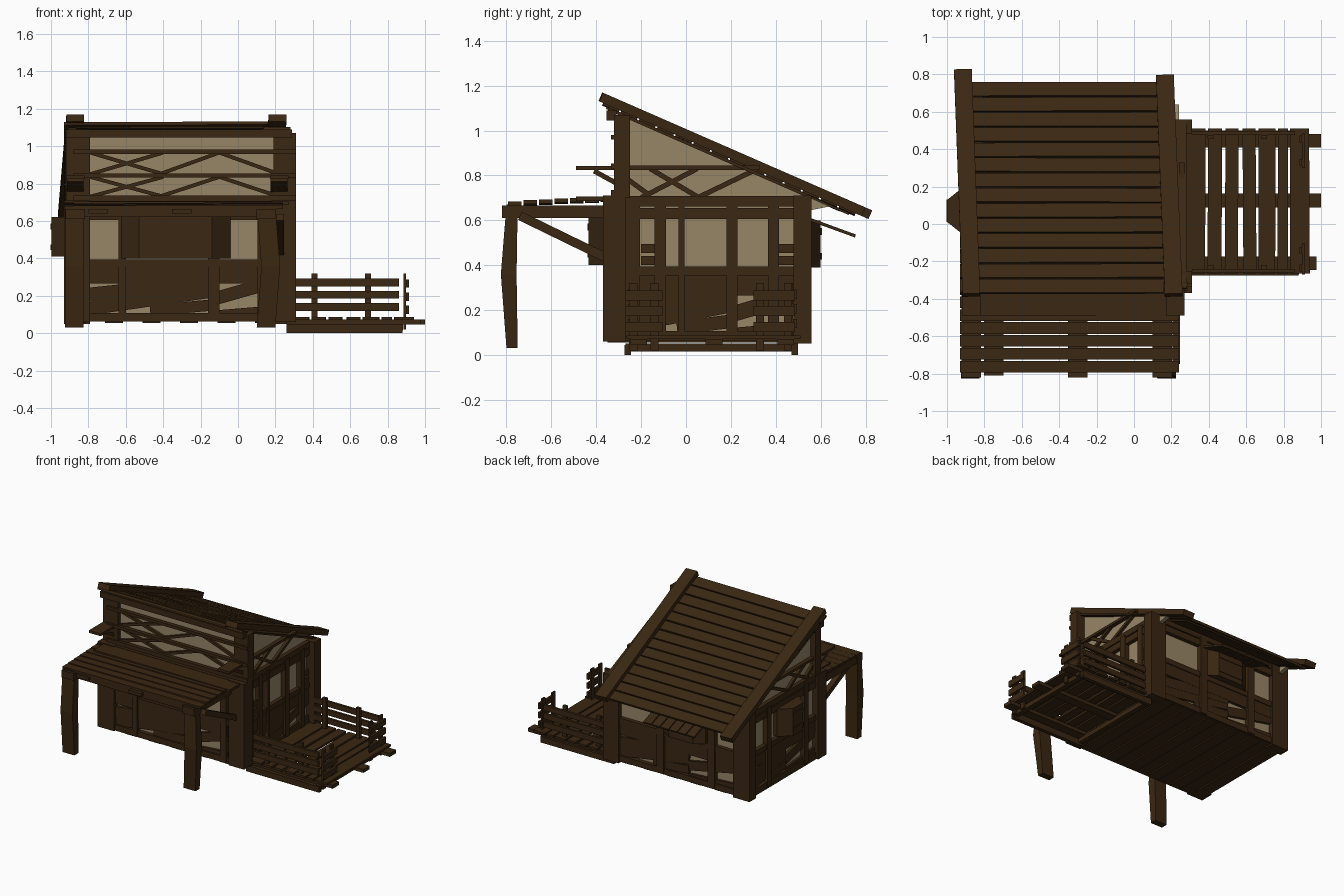
import bpy, bmesh, math, random
from mathutils import Vector as V

if "Cube" in bpy.data.objects:
    bpy.data.objects.remove(bpy.data.objects["Cube"])

random.seed(4)

def make_mat(name, c):
    m = bpy.data.materials.new(name)
    m.diffuse_color = (*c, 1)
    m.use_nodes = True
    m.node_tree.nodes["Principled BSDF"].inputs["Base Color"].default_value = m.diffuse_color
    return m

WOOD = make_mat("dark brown wood", (0.041, 0.020, 0.006))
PLASTER = make_mat("tan plaster", (0.31, 0.235, 0.137))
parts = {}

def bm_for(name, mat):
    if name not in parts:
        parts[name] = (bmesh.new(), mat)
    return parts[name][0]

def prism(name, a, b, mat=WOOD):
    """Solid between two matching outlines."""
    bm = bm_for(name, mat)
    va = [bm.verts.new(p) for p in a]
    vb = [bm.verts.new(p) for p in b]
    bm.faces.new(va)
    bm.faces.new(vb[::-1])
    n = len(a)
    for i in range(n):
        bm.faces.new((va[i], vb[i], vb[(i + 1) % n], va[(i + 1) % n]))

def beam(name, p, q, n, w, t, mat=WOOD):
    """Plank from p to q, thickness t along n, width w across."""
    p, q, n = V(p), V(q), V(n)
    d = (q - p).normalized()
    s = d.cross(n).normalized()
    n = s.cross(d).normalized()
    ring = [s * (a * w / 2) + n * (b * t / 2) for a, b in ((-1, -1), (1, -1), (1, 1), (-1, 1))]
    prism(name, [p + r for r in ring], [q + r for r in ring], mat)

def box(name, x0, x1, y0, y1, z0, z1, mat=WOOD):
    prism(name, [(x, y, z0) for x, y in ((x0, y0), (x1, y0), (x1, y1), (x0, y1))],
          [(x, y, z1) for x, y in ((x0, y0), (x1, y0), (x1, y1), (x0, y1))], mat)

# wall frames: (u along wall, z, outward offset) -> position
FRONT = (lambda u, z, o: V((u, -0.33 - o, z)), (0, -1, 0))
UPPER = (lambda u, z, o: V((u, -0.29 - o, z)), (0, -1, 0))
BACK = (lambda u, z, o: V((u, 0.52 + o, z)), (0, 1, 0))
RIGHT = (lambda u, z, o: V((0.24 + o, u, z)), (1, 0, 0))
LEFT = (lambda u, z, o: V((-0.88 - o, u, z)), (-1, 0, 0))

def on(name, wall, u0, z0, u1, z1, w, t=0.025, o=0.01):
    f, n = wall
    beam(name, f(u0, z0, o), f(u1, z1, o), n, w, t)

def wall_timbers(name, wall, a, b, posts):
    for z, w in ((0.085, 0.045), (0.375, 0.04), (0.63, 0.05), (0.685, 0.045)):
        on(name + "_rails", wall, a, z, b, z, w, 0.03, 0.015)
    for u, w in posts:
        on(name + "_studs", wall, u, 0.07, u, 0.68, w, 0.04, 0.016)

def bay(name, wall, a, b, z0, z1, o, sl=0.07):
    """Shuttered window box with slanted sides."""
    f = wall[0]
    out = [(a, 0.0), (a, 0.03), (a + sl, o), (b - sl, o), (b, 0.03), (b, 0.0)]
    prism(name, [f(u, z0, k) for u, k in out], [f(u, z1, k) for u, k in out])
    for z in (z0 + 0.05, z1 - 0.05):
        on(name, wall, a + sl, z, b - sl, z, 0.03, 0.01, o)

# plaster walls
gable = [(-0.31, 0.07), (0.53, 0.07), (0.53, 0.64), (0.64, 0.662), (-0.29, 1.075), (-0.31, 0.72)]
for nm, x in (("right", 0.21), ("left", -0.88)):
    prism(nm + "_plaster_wall", [(x, y, z) for y, z in gable], [(x + 0.03, y, z) for y, z in gable], PLASTER)
box("front_plaster_wall", -0.86, 0.22, -0.33, -0.30, 0.07, 0.7, PLASTER)
box("upper_front_plaster", -0.86, 0.22, -0.29, -0.26, 0.68, 1.06, PLASTER)
box("back_plaster_wall", -0.86, 0.22, 0.49, 0.52, 0.07, 0.69, PLASTER)

# corner posts
for x0, x1 in ((-0.93, -0.79), (0.18, 0.31)):
    box("lower_front_posts", x0, x1, -0.37, -0.27, 0.06, 0.71)
    box("upper_front_posts", x0 + 0.01, x1, -0.32, -0.25, 0.7, 1.07)
    box("back_posts", x0, x1, 0.48, 0.56, 0.05, 0.71)

# house floor planks
for i in range(12):
    x = -0.91 + i * 0.1
    box("house_floor", x, x + 0.096, -0.35, 0.54, 0.055 + 0.006 * (i % 2), 0.085)

# wall framing on each side
wall_timbers("front", FRONT, -0.85, 0.25, ((-0.62, 0.04), (-0.13, 0.06), (0.13, 0.05)))
wall_timbers("back", BACK, -0.85, 0.25, ((-0.6, 0.06), (-0.17, 0.06)))
wall_timbers("right", RIGHT, -0.31, 0.54, ((-0.24, 0.07), (-0.115, 0.05), (0.205, 0.05), (0.39, 0.05), (-0.02, 0.025)))
wall_timbers("left", LEFT, -0.31, 0.54, ((-0.15, 0.05), (0.3, 0.05)))

# slanted cladding boards on the lower walls
for nm, wall, a, b, c in (("front", FRONT, -0.8, -0.14, 0.16), ("back", BACK, 0.2, -0.4, -0.82),
                          ("right", RIGHT, -0.28, 0.2, 0.49), ("left", LEFT, 0.48, 0.08, -0.28)):
    on(nm + "_cladding", wall, a, 0.315, c, 0.315, 0.10)
    on(nm + "_cladding", wall, a, 0.205, b, 0.275, 0.075, 0.022)
    on(nm + "_cladding", wall, a, 0.13, b, 0.225, 0.07, 0.018)
    on(nm + "_cladding", wall, (a + b) / 2, 0.12, b, 0.15, 0.06, 0.02)
    on(nm + "_cladding", wall, b, 0.18, c, 0.265, 0.07, 0.02)
    on(nm + "_cladding", wall, b, 0.10, c, 0.125, 0.04, 0.018)

# window boxes
bay("front_window", FRONT, -0.63, -0.04, 0.40, 0.62, 0.105, 0.1)
bay("left_window", LEFT, -0.06, 0.2, 0.41, 0.62, 0.118)
bay("back_window", BACK, -0.55, -0.2, 0.39, 0.6, 0.08)
# short slats beside the end posts of the right wall
for y0, y1 in ((-0.2, -0.13), (0.41, 0.49)):
    for z in (0.42, 0.475):
        on("right_slats", RIGHT, y0, z, y1, z, 0.04)

# upper front lattice
for z, w in ((0.97, 0.022), (0.842, 0.022), (0.72, 0.03)):
    on("upper_front_rails", UPPER, -0.88, z, 0.31, z, w, 0.03, 0.03)
for z0, z1 in ((0.73, 0.835), (0.85, 0.965)):
    for u0, a, u1, b in ((-0.79, z1, -0.4, z0), (-0.79, z0, -0.4, z1), (-0.42, z0, -0.1, z1), (-0.1, z1, 0.22, z0)):
        on("upper_front_braces", UPPER, u0, a, u1, b, 0.02, 0.018, 0.015)
# gable lattice and projecting side beams
for nm, wall, x in (("right", RIGHT, 0.22), ("left", LEFT, -0.87)):
    for u0, a, u1, b in ((-0.16, 0.83, 0.06, 0.7), (-0.2, 0.7, 0.05, 0.83), (0.05, 0.7, 0.32, 0.83), (-0.27, 0.79, -0.16, 0.71)):
        on(nm + "_gable_braces", wall, u0, a, u1, b, 0.022, 0.02, 0.012)
    on(nm + "_gable_rail", wall, -0.3, 0.835, 0.33, 0.835, 0.02, 0.03, 0.015)
    box("side_beams", x - 0.05, x + 0.05, -0.49, -0.25, 0.825, 0.843)
    beam("side_beam_struts", (x, -0.41, 0.82), (x, -0.31, 0.765), (1, 0, 0), 0.022, 0.09)
box("ridge_beam", -0.92, 0.29, -0.355, -0.31, 1.045, 1.09)

# roof: underlay, planks across the slope, two barge boards
K = -0.437
N = V((0, -K, 1)).normalized()
def roof(x, y, o):
    return V((x, y, 1.15 + K * (y + 0.38))) + N * o
beam("roof_underlay", roof(-0.365, -0.34, -0.035), roof(-0.365, 0.74, -0.035), N, 1.0, 0.01)
beam("right_roof_edge", roof(0.2, -0.33, -0.035), roof(0.2, 0.57, -0.035), N, 0.16, 0.014)
beam("left_roof_edge", roof(-0.86, -0.33, -0.035), roof(-0.86, 0.7, -0.035), N, 0.1, 0.014)
for i in range(14):
    y = -0.325 + i * 0.081
    j = random.uniform(-0.004, 0.004)
    beam("roof_planks", roof(-0.93, y, -0.022 + j), roof(0.16, y, -0.022 - j), N, 0.079, 0.018)
beam("left_barge_board", roof(-0.87, -0.38, 0), roof(-0.915, 0.82, 0), N, 0.095, 0.042)
beam("right_barge_board", roof(0.212, -0.38, 0), roof(0.165, 0.79, 0), N, 0.095, 0.042)

# back awning
for i in range(6):
    x = -0.565 + i * 0.073
    beam("back_awning", (x, 0.53, 0.612), (x, 0.755, 0.53), (0, 0.35, 1), 0.066, 0.014)

# porch canopy: joists, boards, bent posts, braces
for x in (-0.87, -0.75, -0.3, 0.15):
    box("canopy_joists", x - 0.052, x + 0.052, -0.82 if x != -0.75 else -0.81, -0.34, 0.61 if x in (-0.87, 0.15) else 0.64, 0.665)
box("canopy_front_beam", -0.9, 0.2, -0.79, -0.74, 0.62, 0.67)
for i in range(7):
    y = -0.763 + i * 0.069
    z = 0.672 + 0.003 * i
    beam("canopy_boards", (-0.93, y, z), (0.24, y, z + random.uniform(0, 0.008)), (0, 0, 1), 0.062, 0.018)
box("canopy_ledger", -0.88, 0.27, -0.49, -0.33, 0.685, 0.705)
def ring(x, y0, y1, z):
    return [(x - 0.05, y0, z), (x + 0.05, y0, z), (x + 0.05, y1, z), (x - 0.05, y1, z)]
for x, lean in ((-0.875, 0), (0.15, 0.025)):
    lo, mid, hi = ring(x, -0.8, -0.75, 0.03), ring(x + lean, -0.825, -0.755, 0.36), ring(x, -0.8, -0.75, 0.67)
    prism("porch_posts", lo, mid)
    prism("porch_posts", mid, hi)
for x in (-0.87, 0.225):
    beam("porch_braces", (x, -0.74, 0.62), (x, -0.35, 0.43), (1, 0, 0), 0.04, 0.04)

# side deck: base frame, joists, boards
for y in (-0.26, 0.485):
    box("deck_frame", 0.26, 0.88, y - 0.015, y + 0.015, 0, 0.045)
for x in (0.28, 0.865):
    box("deck_frame", x - 0.018, x + 0.018, -0.27, 0.5, 0.015, 0.05)
for y, x1 in ((0.445, 1.0), (0.125, 1.0), (-0.21, 0.975)):
    box("deck_joists", 0.26, x1, y - 0.037, y + 0.037, 0.045, 0.072)
for x, w in ((0.29, 0.045), (0.345, 0.07), (0.43, 0.075), (0.52, 0.07), (0.62, 0.07), (0.71, 0.09), (0.795, 0.055), (0.855, 0.04), (0.905, 0.07)):
    beam("deck_boards", (x, -0.265, 0.078), (x + random.uniform(-0.006, 0.006), 0.51, 0.078), (0, 0, 1), w, 0.016)

# deck railings
for y, s in ((-0.25, -1), (0.485, 1)):
    for z in (0.14, 0.205, 0.27):
        box("deck_side_rails", 0.31, 0.86, y - 0.009, y + 0.009, z - 0.021, z + 0.021)
    for x in (0.41, 0.695):
        box("deck_side_posts", x - 0.016, x + 0.016, y - s * 0.03, y - s * 0.008, 0.07, 0.32)
for a, b, p in ((-0.27, -0.105, (-0.235, -0.14)), (0.3, 0.485, (0.33, 0.455))):
    for z in (0.125, 0.195, 0.265):
        box("deck_end_rails", 0.897, 0.915, a, b, z - 0.022, z + 0.022)
    for y in p:
        box("deck_end_posts", 0.885, 0.898, y - 0.018, y + 0.018, 0.02, 0.32)

# build all objects
for name, (bm, mat) in parts.items():
    bmesh.ops.recalc_face_normals(bm, faces=bm.faces)
    me = bpy.data.meshes.new(name)
    bm.to_mesh(me)
    bm.free()
    me.materials.append(mat)
    bpy.context.collection.objects.link(bpy.data.objects.new(name, me))
